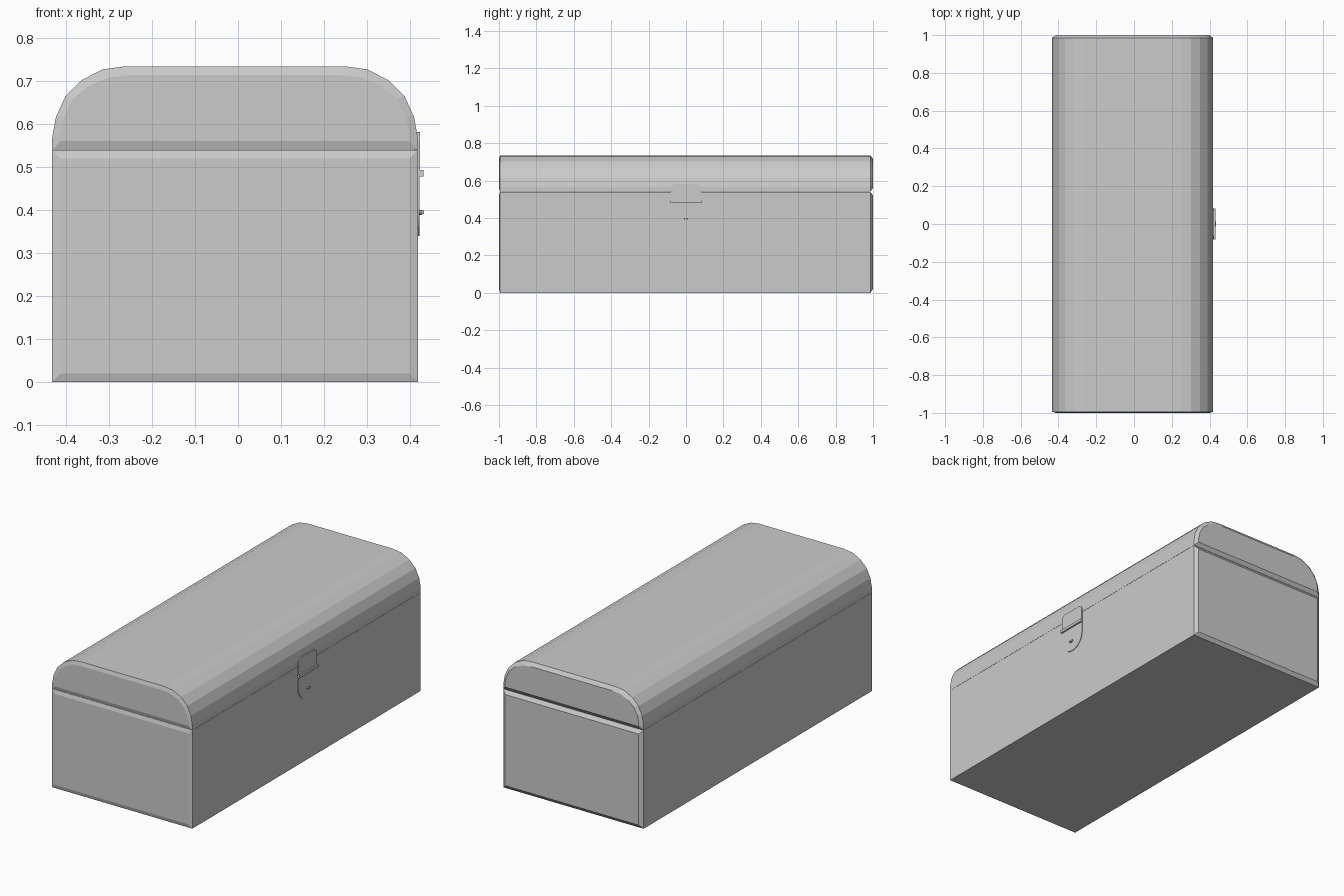
import bpy, bmesh, math

if "Cube" in bpy.data.objects:
    bpy.data.objects.remove(bpy.data.objects["Cube"])

XL, XR = -0.433, 0.419          # side walls of the chest
XC = (XL + XR) / 2


def loft(name, sections):
    """Solid skinned through closed rings of equal point count."""
    bm = bmesh.new()
    rings = [[bm.verts.new(p) for p in ring] for ring in sections]
    n = len(rings[0])
    for a, b in zip(rings, rings[1:]):
        for i in range(n):
            j = (i + 1) % n
            bm.faces.new((a[i], a[j], b[j], b[i]))
    bm.faces.new(rings[0])
    bm.faces.new(rings[-1])
    bmesh.ops.recalc_face_normals(bm, faces=bm.faces)
    me = bpy.data.meshes.new(name)
    bm.to_mesh(me)
    bm.free()
    ob = bpy.data.objects.new(name, me)
    bpy.context.collection.objects.link(ob)
    return ob


def long_box(name, profile, edge=0.02):
    """Extrude an x-z profile along y, with chamfered end faces."""
    zs = [z for _, z in profile]
    zc, h, w = (min(zs) + max(zs)) / 2, max(zs) - min(zs), XR - XL
    sx, sz = (w - 2 * edge) / w, (h - 2 * edge) / h
    inset = [(XC + (x - XC) * sx, zc + (z - zc) * sz) for x, z in profile]
    stations = [(-1, inset), (-0.994, profile), (0.986, profile), (1, inset)]
    return loft(name, [[(x, y, z) for x, z in p] for y, p in stations])


def plate(name, outline, x0, x1):
    """Extrude a y-z outline outward along x."""
    return loft(name, [[(x, y, z) for y, z in outline] for x in (x0, x1)])


def arc(cy, cz, r, a0, a1, n):
    angles = [math.radians(a0 + (a1 - a0) * i / n) for i in range(n + 1)]
    return [(cy + r * math.cos(a), cz + r * math.sin(a)) for a in angles]


# Chest body
long_box("chest_body", [(XL, 0), (XR, 0), (XR, 0.54), (XL, 0.54)])

# Lid with faceted rounded shoulders
half = [(XR, 0.541), (XR, 0.567), (0.410, 0.617), (0.388, 0.665),
        (0.350, 0.703), (0.301, 0.728), (0.25, 0.735)]
long_box("lid", half + [(2 * XC - x, z) for x, z in reversed(half)])

# Latch: upper hasp, fold bar, rounded lower plate
hasp = [(-0.08, 0.48), (0.08, 0.48)]
hasp += arc(0.055, 0.557, 0.025, 0, 90, 4) + arc(-0.055, 0.557, 0.025, 90, 180, 4)
plate("latch_hasp", hasp, 0.41, 0.4235)
plate("latch_bar", [(-0.083, 0.479), (0.083, 0.479), (0.083, 0.494), (-0.083, 0.494)],
      0.415, 0.4315)
lower = [(0.08, 0.482), (-0.08, 0.482)] + arc(0, 0.42, 0.08, 180, 360, 12)
plate("latch_lower_plate", lower, 0.41, 0.4225)

# Latch knob on a thin stem
plate("knob_stem", arc(0, 0.395, 0.006, 0, 315, 7), 0.415, 0.428)
plate("knob", [(-0.012, 0.391), (0.012, 0.391), (0.012, 0.399), (-0.012, 0.399)],
      0.426, 0.433)
